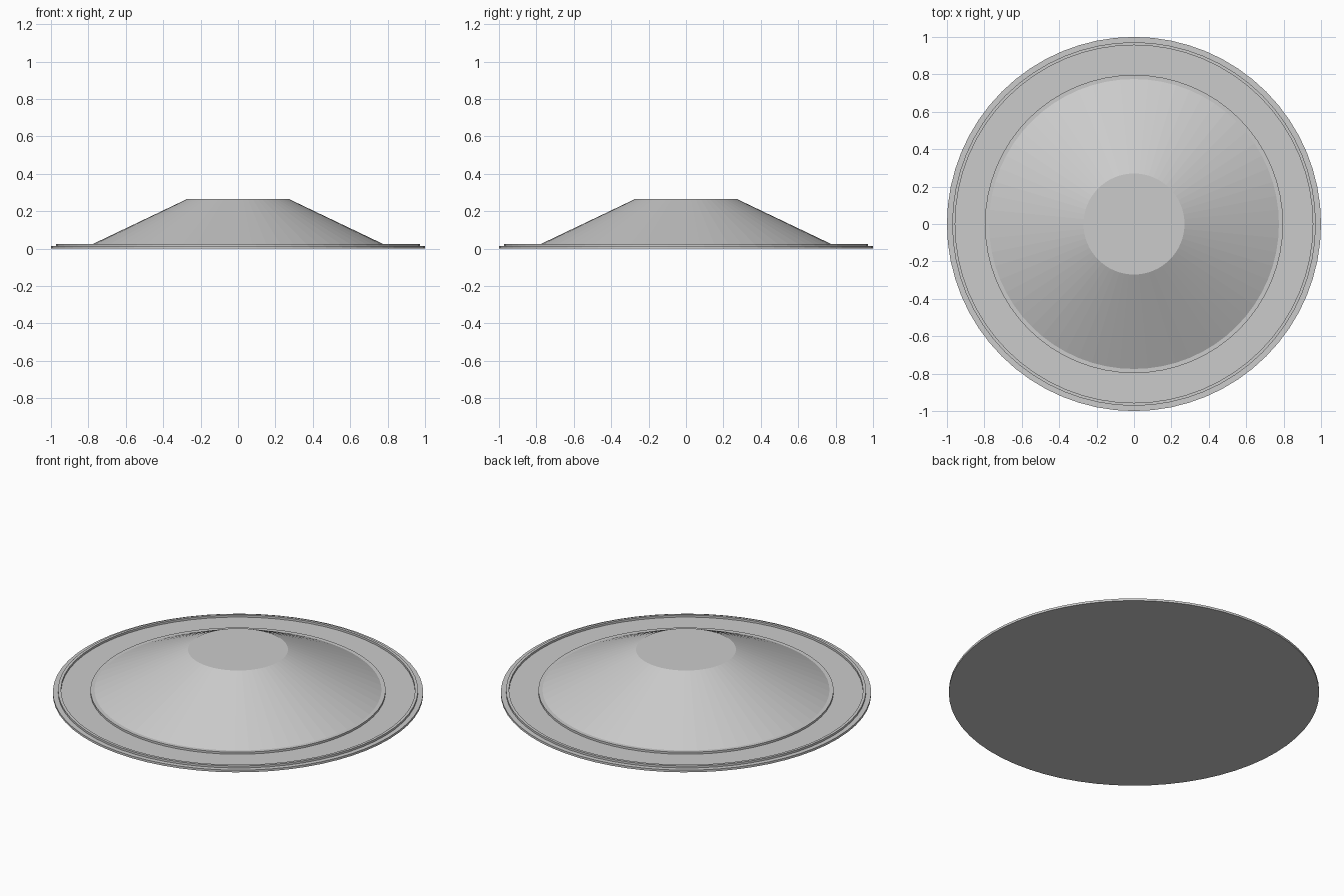
import bpy
import bmesh
import math

if "Cube" in bpy.data.objects:
    bpy.data.objects.remove(bpy.data.objects["Cube"])

SIDES = 64


def lathe(name, profile):
    """Revolve a (radius, z) profile around z; ends are capped, equal ends close a loop."""
    bm = bmesh.new()
    closed = profile[0] == profile[-1]
    pts = profile[:-1] if closed else profile
    rings = []
    for r, z in pts:
        rings.append([bm.verts.new((r * math.cos(2 * math.pi * i / SIDES),
                                    r * math.sin(2 * math.pi * i / SIDES), z))
                      for i in range(SIDES)])
    pairs = list(zip(rings, rings[1:]))
    if closed:
        pairs.append((rings[-1], rings[0]))
    for a, b in pairs:
        for i in range(SIDES):
            j = (i + 1) % SIDES
            bm.faces.new((a[i], a[j], b[j], b[i]))
    if not closed:
        bm.faces.new(rings[0][::-1])
        bm.faces.new(rings[-1])
    bmesh.ops.recalc_face_normals(bm, faces=bm.faces)
    mesh = bpy.data.meshes.new(name)
    bm.to_mesh(mesh)
    bm.free()
    obj = bpy.data.objects.new(name, mesh)
    bpy.context.collection.objects.link(obj)
    return obj


BASE_TOP, RIM_TOP, CONE_TOP = 0.013, 0.025, 0.266

# Base plate with the raised centre disc and the truncated cone in one skin
lathe("base_and_cone", [
    (1.0, 0.0), (1.0, BASE_TOP),
    (0.972, BASE_TOP), (0.972, RIM_TOP),      # outer rim
    (0.956, RIM_TOP), (0.956, BASE_TOP),      # shallow channel
    (0.797, BASE_TOP), (0.797, RIM_TOP),      # raised centre disc
    (0.775, RIM_TOP), (0.27, CONE_TOP),       # sloping cone and flat top
])
